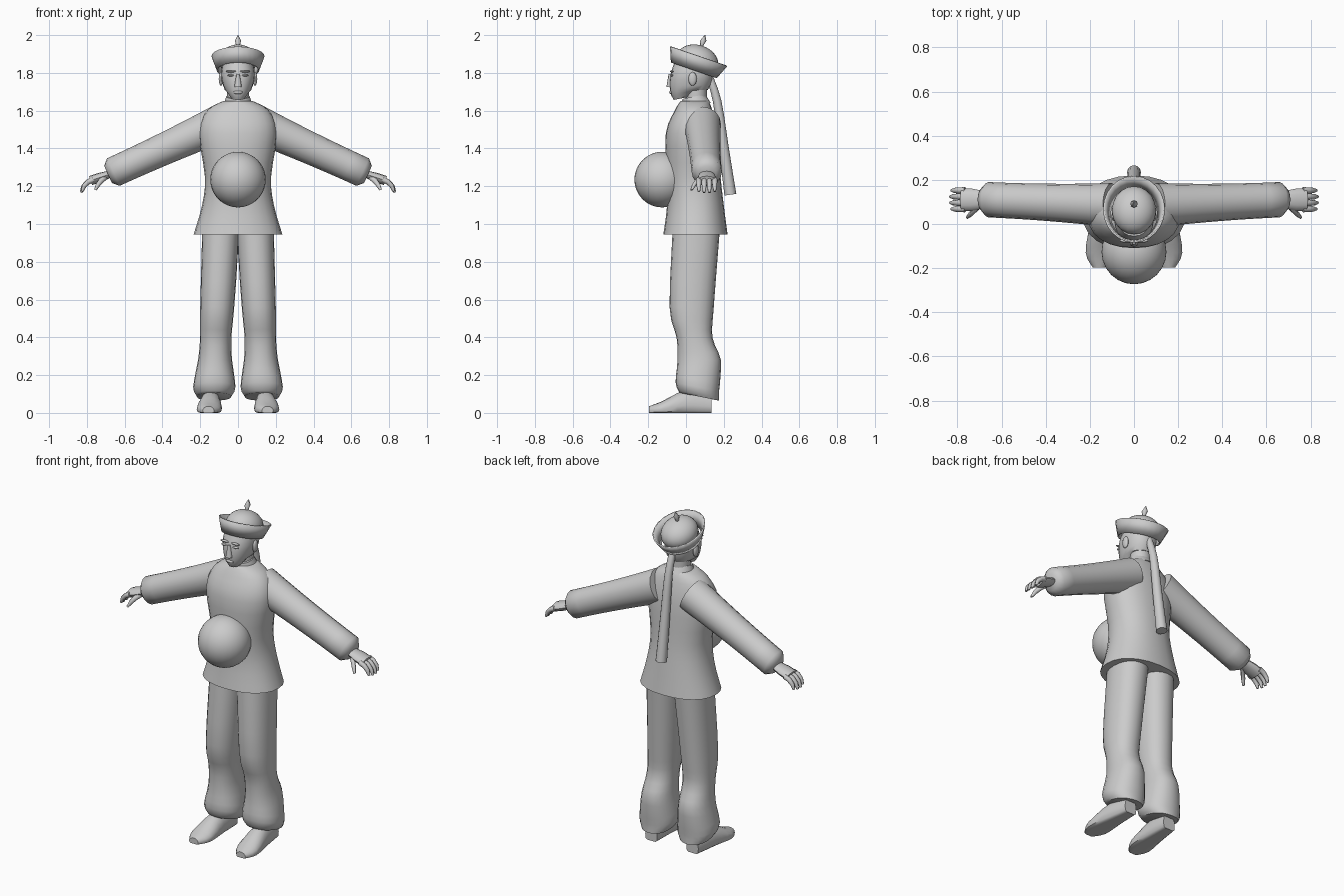
import bpy, bmesh, math
from mathutils import Vector, Matrix

cube = bpy.data.objects.get("Cube")
if cube:
    bpy.data.objects.remove(cube)

grey = bpy.data.materials.new("plain grey")
grey.use_nodes = True
grey.diffuse_color = (0.6, 0.6, 0.6, 1)
shader = grey.node_tree.nodes["Principled BSDF"]
shader.inputs["Base Color"].default_value = grey.diffuse_color

across, deep, up = Matrix.Identity(3)
hat_tilt = Matrix.Rotation(-0.33, 4, "X")


def finish(name, bm, mirrored=False):
    """Turn the mesh into a smooth-shaded object, optionally mirrored to the right."""
    bmesh.ops.recalc_face_normals(bm, faces=bm.faces)
    mesh = bpy.data.meshes.new(name)
    bm.to_mesh(mesh)
    bm.free()
    mesh.materials.append(grey)
    obj = bpy.data.objects.new(name, mesh)
    bpy.context.collection.objects.link(obj)
    bpy.ops.object.select_all(action="DESELECT")
    obj.select_set(True)
    bpy.context.view_layer.objects.active = obj
    bpy.ops.object.shade_smooth_by_angle(angle=math.radians(50))
    if mirrored:
        obj.modifiers.new("Mirror", "MIRROR").use_mirror_merge = False
    return obj


def smooth_rows(rows, steps=3):
    """Insert rows along a spline through the given ones."""
    rows = [Vector(row) for row in rows]
    padded = [rows[0], *rows, rows[-1]]
    result = []
    for before, start, end, after in zip(padded, padded[1:], padded[2:], padded[3:]):
        for step in range(steps):
            t = step / steps
            bend_in = (end - before) / 2
            bend_out = (after - start) / 2
            gap = end - start
            curve = (3 * gap - 2 * bend_in - bend_out) * t**2
            curve += (bend_in + bend_out - 2 * gap) * t**3
            result.append(start + bend_in * t + curve)
    return result + [rows[-1]]


def loft(bm, rings, sides=20, power=1):
    """Skin rings given as (centre, half axis, other half axis), with capped ends."""
    def squared(value):
        return math.copysign(abs(value) ** power, value)

    loops = []
    for centre, first, second in rings:
        angles = [math.tau * i / sides for i in range(sides)]
        loops.append([bm.verts.new(centre + first * squared(math.cos(angle))
                                   + second * squared(math.sin(angle))) for angle in angles])
    for lower, upper in zip(loops, loops[1:]):
        for i in range(sides):
            bm.faces.new((lower[i - 1], lower[i], upper[i], upper[i - 1]))
    bm.faces.new(loops[0])
    bm.faces.new(loops[-1])


def column(bm, rows, sides=20, power=0.9):
    """Upright loft from rows of height, depth position, half width, half depth."""
    loft(bm, [(Vector((0, y, z)), across * width, deep * depth)
              for z, y, width, depth in smooth_rows(rows)], sides, power)


def tube(bm, points, radii, side, flatness=1, sides=12):
    """Sweep an ellipse along points, its wide axis along side."""
    rings = []
    last = len(points) - 1
    for i, (point, radius) in enumerate(zip(points, radii)):
        along = points[min(i + 1, last)] - points[max(i - 1, 0)]
        normal = along.cross(side).normalized()
        rings.append((point, side * radius, normal * radius * flatness))
    loft(bm, rings, sides)


def ball(bm, place, size, turn=Matrix.Identity(4), segments=12):
    shape = Matrix.Translation(place) @ turn @ Matrix.Diagonal((*size, 1))
    bmesh.ops.create_uvsphere(bm, u_segments=segments, v_segments=segments,
                              radius=1, matrix=shape)


# Jacket with flared hem and sloping shoulders
bm = bmesh.new()
column(bm, [(0.945, 0.05, 0.235, 0.17), (1.1, 0.05, 0.19, 0.15), (1.25, 0.04, 0.175, 0.143),
            (1.48, 0.03, 0.207, 0.137), (1.6, 0.04, 0.165, 0.1), (1.65, 0.045, 0.08, 0.075)],
       sides=24)
finish("jacket_body", bm)

# Collar, higher at the back
bm = bmesh.new()
bmesh.ops.create_cone(bm, segments=20, cap_ends=True, radius1=0.08, radius2=0.062, depth=0.05,
                      matrix=Matrix.Translation((0, 0.047, 1.65)) @ Matrix.Rotation(0.2, 4, "X"))
finish("collar", bm)

# Sleeves: straight, widest at the shoulder, rounded in at the cuff
bm = bmesh.new()
shoulder, cuff = Vector((0.1, 0.085, 1.53)), Vector((0.66, 0.11, 1.275))
steps = [i / 8 for i in range(9)]
points = [shoulder.lerp(cuff, t) for t in steps]
radii = [0.08 + 0.02 * (1 - t) ** 2 for t in steps]
points.append(shoulder.lerp(cuff, 1.05))
radii.append(0.05)
tube(bm, points, radii, deep, sides=16)
finish("sleeves", bm, mirrored=True)

# Hands: flattened palm, four curling fingers and a thumb
bm = bmesh.new()
wrist, knuckles = Vector((0.66, 0.11, 1.27)), Vector((0.78, 0.11, 1.23))
tube(bm, [wrist, wrist.lerp(knuckles, 0.6), knuckles], [0.035, 0.05, 0.05], deep, 0.5)


def digit(start, reach, heading, bend, length):
    """One digit that turns further down at each joint."""
    joints = [Vector(start)]
    for joint in range(3):
        turn = heading + bend * joint
        joints.append(joints[-1] + length * (reach * math.cos(turn) - up * math.sin(turn)))
    tube(bm, joints, [0.015, 0.014, 0.012, 0.007], deep, sides=8)


for finger in range(4):
    length = 0.035 - 0.003 * abs(finger - 1.5)
    digit((0.765, 0.068 + 0.028 * finger, 1.235), across, 0.4, 0.4, length)
digit((0.7, 0.085, 1.25), across - deep, 0.7, 0.2, 0.03)
finish("hands", bm, mirrored=True)

# Trouser legs, spreading outward and gathered at the ankle with a lower back edge
bm = bmesh.new()
column(bm, [(0.1, 0.07, 0.09, 0.105), (0.15, 0.06, 0.112, 0.115), (0.28, 0.07, 0.09, 0.115),
            (0.4, 0.045, 0.083, 0.095), (0.56, 0.03, 0.09, 0.117), (0.98, 0.055, 0.1, 0.125)])
for vert in bm.verts:
    vert.co.x += 0.13 - 0.03 * vert.co.z
    if vert.co.z < 0.2:
        vert.co.z -= 0.2 * vert.co.y
    if vert.co.z > 0.4:
        vert.co.x = max(vert.co.x - 0.02 * (vert.co.z - 0.4), 0)
finish("trouser_legs", bm, mirrored=True)

# Shoes: low toe rising to the ankle, flat sole, toes turned out
bm = bmesh.new()
shoe_rows = [(-0.197, 0.03, 0.035), (-0.13, 0.066, 0.06), (0, 0.055, 0.12), (0.135, 0.04, 0.1)]
loft(bm, [(Vector((0.145 - 0.06 * y, y, height / 3)), across * width, up * height * 2 / 3)
          for y, width, height in smooth_rows(shoe_rows)], sides=16)
for vert in bm.verts:
    vert.co.z = max(vert.co.z, 0)
finish("shoes", bm, mirrored=True)

# Round ball at the belly
bm = bmesh.new()
ball(bm, (0, -0.126, 1.235), (0.147, 0.147, 0.147), segments=24)
finish("belly_ball", bm)

# Head with a jaw line rising toward the ears
bm = bmesh.new()
column(bm, [(1.66, -0.02, 0.035, 0.045), (1.71, 0.015, 0.07, 0.1),
            (1.79, 0.03, 0.09, 0.113), (1.87, 0.035, 0.075, 0.09)])
for vert in bm.verts:
    if vert.co.z < 1.7:
        vert.co.z += 0.2 * (vert.co.y + 0.05)
finish("head", bm)

# Neck
bm = bmesh.new()
bmesh.ops.create_cone(bm, segments=16, cap_ends=True, radius1=0.057, radius2=0.057, depth=0.1,
                      matrix=Matrix.Translation((0, 0.054, 1.68)))
finish("neck", bm)

# Nose, lips, eyes, brows and ears
bm = bmesh.new()
bmesh.ops.create_cone(bm, segments=8, cap_ends=True, radius1=0.02, radius2=0.008, depth=0.07,
                      matrix=Matrix.Translation((0, -0.084, 1.76)))
finish("nose", bm)
bm = bmesh.new()
ball(bm, (0, -0.077, 1.697), (0.025, 0.012, 0.01))
finish("lips", bm)
bm = bmesh.new()
for height, width in ((1.787, 0.02), (1.808, 0.028)):
    ball(bm, (0.037, -0.075, height), (width, 0.009, 0.006))
finish("eyes_and_brows", bm, mirrored=True)
bm = bmesh.new()
ball(bm, (0.09, 0.035, 1.768), (0.012, 0.022, 0.036))
finish("ears", bm, mirrored=True)

# Hat: tilted flaring brim around a domed crown
bm = bmesh.new()
brim_shape = Matrix.Translation((0, 0.055, 1.853)) @ hat_tilt @ Matrix.Diagonal((1, 1.15, 1, 1))
bmesh.ops.create_cone(bm, segments=24, radius1=0.105, radius2=0.133, depth=0.078,
                      matrix=brim_shape)
finish("hat_brim", bm).modifiers.new("Thickness", "SOLIDIFY").thickness = 0.008
bm = bmesh.new()
ball(bm, (0, 0.062, 1.865), (0.1, 0.112, 0.082), hat_tilt, segments=20)
finish("hat_crown", bm)

# Pointed finial on the crown
bm = bmesh.new()
loft(bm, [(Vector((0, 0.3 * z - 0.5, z)), across * radius, deep * radius)
          for z, radius in ((1.92, 0.009), (1.945, 0.009), (1.97, 0.017), (2, 0.002))], sides=8)
finish("hat_finial", bm)

# Long braid down the back, thickening toward its end
bm = bmesh.new()
points = smooth_rows([(0, 0.12, 1.79), (0, 0.165, 1.65), (0, 0.2, 1.4), (0, 0.235, 1.155)])
tube(bm, points, [0.018 + 0.0015 * i for i in range(len(points))], across)
finish("braid", bm)
